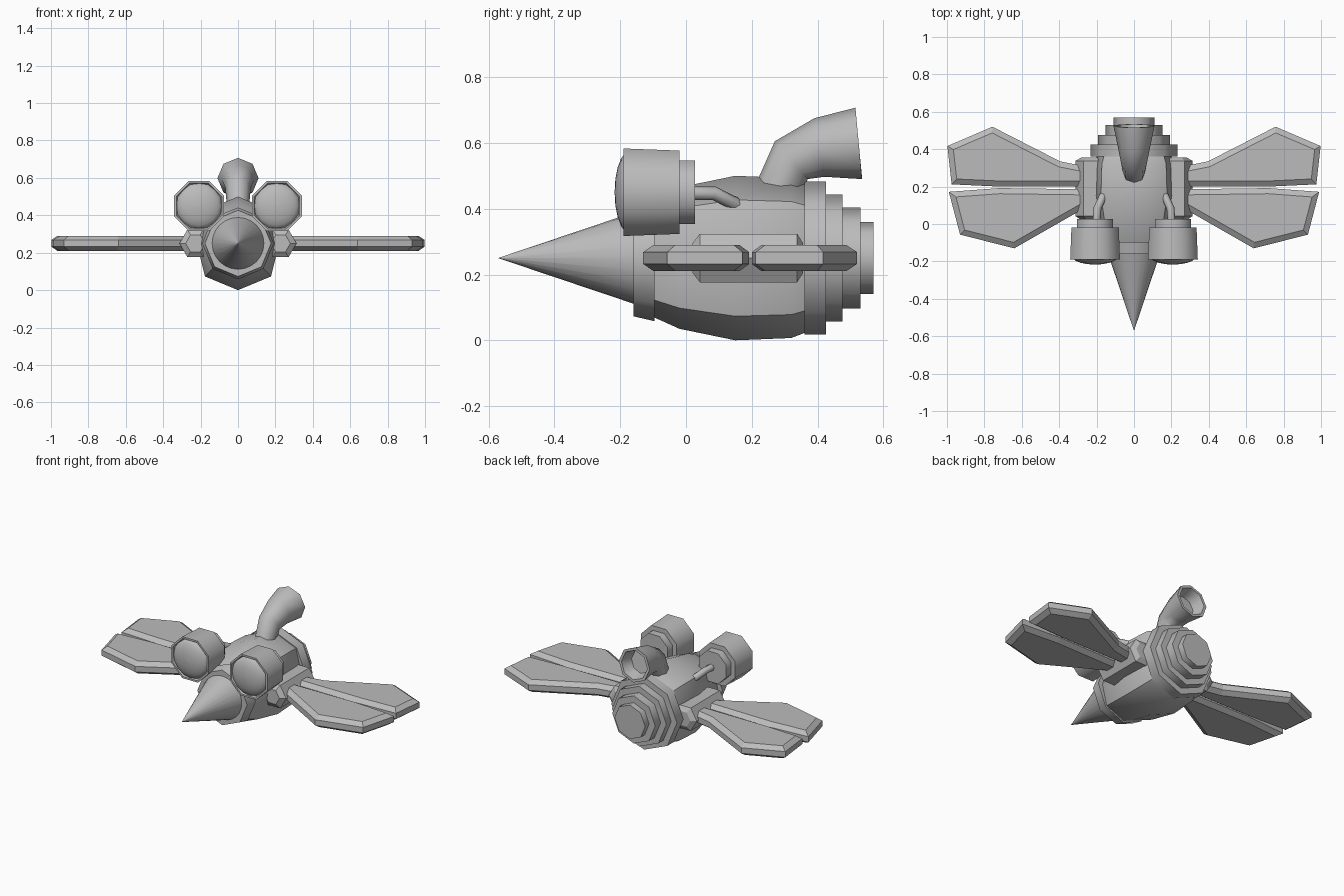
import bpy, bmesh, math
from mathutils import Vector

if "Cube" in bpy.data.objects:
    bpy.data.objects.remove(bpy.data.objects["Cube"])

grey = bpy.data.materials.new("plain grey")
grey.diffuse_color = (0.5, 0.5, 0.5, 1)
grey.use_nodes = True
grey.node_tree.nodes["Principled BSDF"].inputs["Base Color"].default_value = grey.diffuse_color


def finish(name, rings, smooth=60, close=False):
    """Skin a list of vertex rings, capping both ends unless closed on itself."""
    bm = bmesh.new()
    loops = [[bm.verts.new(p) for p in r] for r in rings]
    n = len(loops[0])
    for a, b in zip(loops, loops[1:]):
        for i in range(n):
            j = (i + 1) % n
            bm.faces.new((a[i], a[j], b[j], b[i]))
    bm.faces.new(loops[0][::-1])
    bm.faces.new(loops[-1])
    bmesh.ops.remove_doubles(bm, verts=bm.verts, dist=1e-5)
    bmesh.ops.recalc_face_normals(bm, faces=bm.faces)
    me = bpy.data.meshes.new(name)
    bm.to_mesh(me)
    bm.free()
    ob = bpy.data.objects.new(name, me)
    bpy.context.collection.objects.link(ob)
    me.materials.append(grey)
    bpy.ops.object.select_all(action='DESELECT')
    ob.select_set(True)
    bpy.context.view_layer.objects.active = ob
    if smooth:
        bpy.ops.object.shade_smooth_by_angle(angle=math.radians(smooth))
    return ob


def lathe(name, profile, x=0, z=0.25, sides=8, turn=0.0, smooth=60):
    """Revolve (y, radius) pairs round an axis parallel to y."""
    rings = []
    for y, r in profile:
        rings.append([(x + r * math.cos(turn + math.tau * i / sides), y,
                       z + r * math.sin(turn + math.tau * i / sides)) for i in range(sides)])
    return finish(name, rings, smooth)


def inset(poly, d):
    """Move each edge of a counter-clockwise outline inward by d."""
    out = []
    for i, p in enumerate(poly):
        e1 = (p - poly[i - 1]).normalized()
        e2 = (poly[(i + 1) % len(poly)] - p).normalized()
        n1, n2 = Vector((-e1.y, e1.x)), Vector((-e2.y, e2.x))
        out.append(p + (n1 + n2) * d / (1 + n1.dot(n2)))
    return out


# Fuselage: eight-sided barrel with crisp edges between top, side and belly panels
body = lathe("fuselage", [(-0.12, 0.17), (-0.02, 0.215), (0.15, 0.25),
                          (0.32, 0.243), (0.38, 0.22)])
for v in body.data.vertices:
    if abs(v.co.z - 0.25) < 0.01:
        v.co.x *= 0.88
for e in body.data.edges:
    a, b = (body.data.vertices[i].co for i in e.vertices)
    if abs(a.y - b.y) > 0.01 and abs(a.x) > 0.05 and abs(a.z - 0.25) > 0.05:
        e.use_edge_sharp = True

# Nose cone and collar
lathe("nose_cone", [(-0.57, 0.0005), (-0.15, 0.142)], sides=24)
lathe("nose_collar", [(-0.16, 0.177), (-0.095, 0.192)])

# Stepped tail rings
for i, (y0, y1, r) in enumerate([(0.36, 0.425, 0.233), (0.42, 0.475, 0.193),
                                 (0.47, 0.53, 0.153), (0.52, 0.57, 0.109)]):
    lathe(f"tail_ring_{i + 1}", [(y0, r), (y1, r)])

# Curved exhaust funnel: rings from (upper y, z), (lower y, z), half width; last ones form the bore
funnel = []
for (y0, z0), (y1, z1), w in [((0.21, 0.47), (0.35, 0.44), 0.06),
                              ((0.27, 0.605), (0.37, 0.49), 0.068),
                              ((0.39, 0.675), (0.42, 0.497), 0.085),
                              ((0.515, 0.707), (0.535, 0.49), 0.11),
                              ((0.516, 0.69), (0.534, 0.507), 0.092),
                              ((0.44, 0.665), (0.46, 0.52), 0.072)]:
    ring = []
    for k in range(8):
        c, s = math.cos(math.tau * k / 8), math.sin(math.tau * k / 8)
        ring.append((w * s, (y0 + y1) / 2 + (y0 - y1) / 2 * c, (z0 + z1) / 2 + (z0 - z1) / 2 * c))
    funnel.append(ring)
finish("exhaust_funnel", funnel, 50)

# Wing outlines on the +x side, counter-clockwise
REAR = [(0.22, 0.2), (0.72, 0.2), (0.975, 0.212), (0.998, 0.417), (0.757, 0.52),
        (0.395, 0.335), (0.22, 0.3)]
FRONT = [(0.22, 0.11), (0.29, 0.07), (0.64, -0.13), (0.93, -0.057), (0.99, 0.172),
         (0.72, 0.192), (0.22, 0.185)]

for side, s in (("right", 1), ("left", -1)):
    # Bevelled wing blades
    for name, pts in (("rear", REAR), ("front", FRONT)):
        poly = [Vector(p) for p in pts]
        rings = [[(s * p.x, p.y, z) for p in inset(poly, d)]
                 for z, d in ((0.21, 0.03), (0.232, 0), (0.268, 0), (0.29, 0.03))]
        finish(f"{name}_wing_{side}", rings, 0)

    # Hexagonal wing root pod
    lathe(f"wing_pod_{side}", [(0.02, 0.052), (0.042, 0.085), (0.338, 0.085), (0.356, 0.052)],
          x=s * 0.228, sides=6, smooth=20)

    # Engine drum with recessed front, rear step and domed front
    t = math.pi / 8
    lathe(f"engine_drum_{side}", [(-0.17, 0.12), (-0.19, 0.132), (-0.19, 0.144),
                                  (-0.02, 0.137), (-0.02, 0.105), (0.028, 0.105)],
          x=s * 0.208, z=0.45, turn=t)
    dome = [(-0.17 - 0.047 * math.sin(a), 0.126 * math.cos(a) + 0.0005)
            for a in (math.pi / 2 * k / 5 for k in range(6))]
    lathe(f"engine_dome_{side}", dome, x=s * 0.208, z=0.45, sides=16)

    # Bent feed pipe from engine to fuselage
    path = [Vector(p) for p in ((s * 0.2, 0.02, 0.447), (s * 0.195, 0.085, 0.447),
                                (s * 0.165, 0.15, 0.415), (s * 0.13, 0.19, 0.38))]
    rings = []
    for i, p in enumerate(path):
        d = (path[min(i + 1, 3)] - path[max(i - 1, 0)]).normalized()
        u = d.cross(Vector((0, 0, 1))).normalized()
        w = u.cross(d)
        rings.append([p + 0.021 * (u * math.cos(math.tau * k / 8) + w * math.sin(math.tau * k / 8))
                      for k in range(8)])
    finish(f"feed_pipe_{side}", rings)
